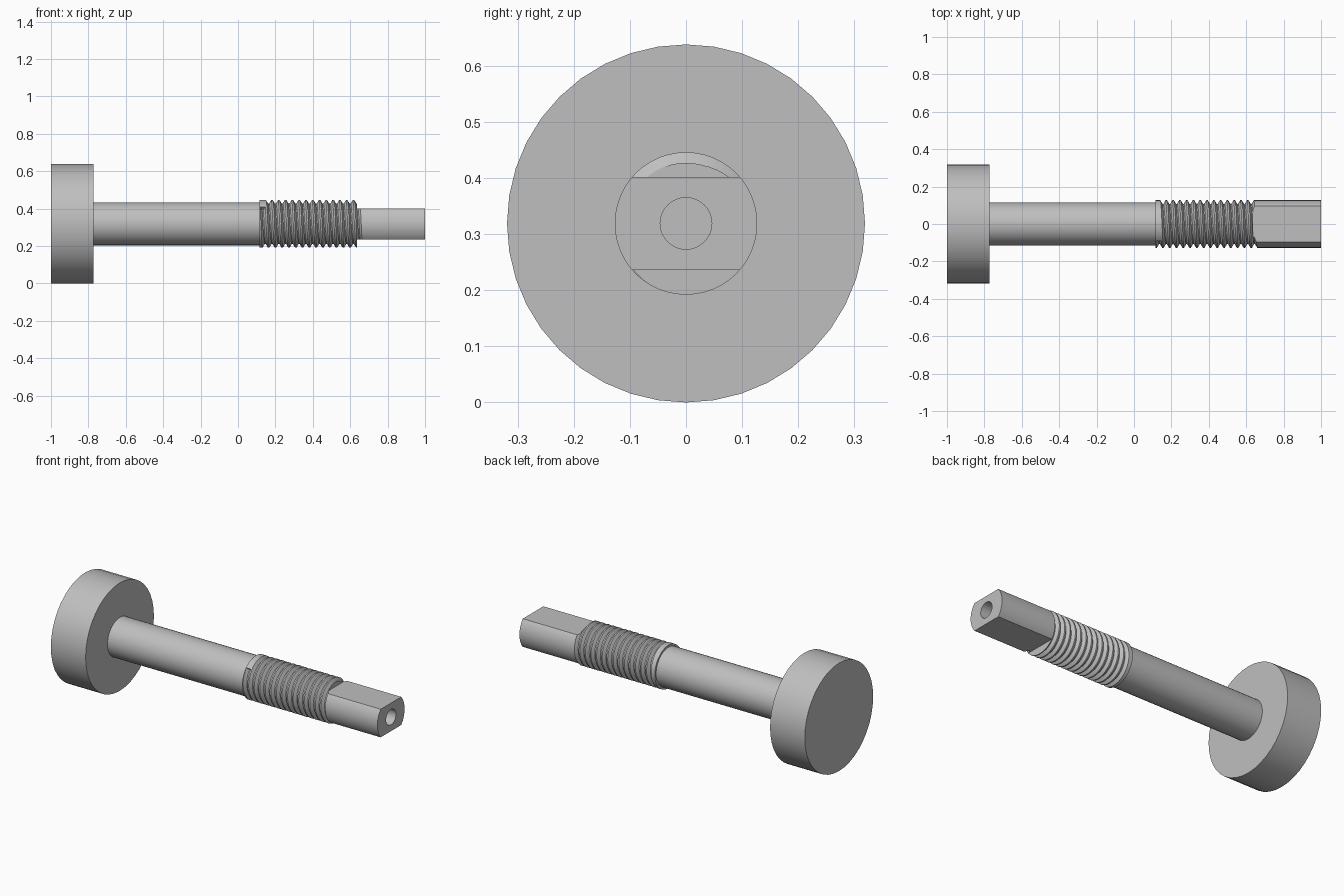
import bpy, bmesh, math
from mathutils import Matrix

cube = bpy.data.objects.get("Cube")
if cube:
    bpy.data.objects.remove(cube, do_unlink=True)

AXIS_Z = 0.319
STEEL = (0.52, 0.52, 0.52, 1)
steel = bpy.data.materials.new("steel_grey")
steel.use_nodes = True
steel.diffuse_color = STEEL
steel.node_tree.nodes["Principled BSDF"].inputs["Base Color"].default_value = STEEL


def make_object(name, bm):
    bmesh.ops.recalc_face_normals(bm, faces=bm.faces)
    mesh = bpy.data.meshes.new(name)
    bm.to_mesh(mesh)
    bm.free()
    mesh.materials.append(steel)
    ob = bpy.data.objects.new(name, mesh)
    bpy.context.collection.objects.link(ob)
    return ob


def rod(name, x0, x1, radius, sides):
    bm = bmesh.new()
    place = Matrix.Translation(((x0 + x1) / 2, 0, AXIS_Z)) @ Matrix.Rotation(math.pi / 2, 4, 'Y')
    bmesh.ops.create_cone(bm, cap_ends=True, segments=sides, radius1=radius,
                          radius2=radius, depth=x1 - x0, matrix=place)
    return make_object(name, bm)


def box(name, x0, x1, z0, z1):
    bm = bmesh.new()
    place = (Matrix.Translation(((x0 + x1) / 2, 0, (z0 + z1) / 2))
             @ Matrix.Diagonal((x1 - x0, 0.5, z1 - z0, 1)))
    bmesh.ops.create_cube(bm, size=1, matrix=place)
    return make_object(name, bm)


def cut(target, cutter):
    cutter.hide_render = True
    mod = target.modifiers.new("cut", 'BOOLEAN')
    mod.operation = 'DIFFERENCE'
    mod.solver = 'EXACT'
    mod.object = cutter
    bpy.context.view_layer.objects.active = target
    bpy.ops.object.modifier_apply(modifier=mod.name)
    bpy.data.objects.remove(cutter, do_unlink=True)


def threaded_rod(name, x0, x1, crest, root, pitch, turns, start_angle, fade):
    """Rod with a right-hand helical groove: blunt start, run-out after the last turn."""
    steps = 48
    first = x0 + 0.003
    limit = first + (turns + 2) * pitch
    groove = ((0, crest), (0.011, root), (0.017, root), (0.028, crest))
    bm = bmesh.new()
    columns = []
    for i in range(steps + 1):
        frac = i / steps
        points = [(x0, crest)]
        for k in range(-1, turns + 2):
            open_groove = 0 <= k < turns or (k == turns and frac < fade)
            for dx, r in groove:
                x = first + (k + frac) * pitch + dx
                points.append((min(max(x, x0), limit), r if open_groove else crest))
        points += [(limit, crest), (x1, crest)]
        angle = start_angle + math.tau * (i % steps) / steps
        columns.append([bm.verts.new((x, r * math.cos(angle), AXIS_Z + r * math.sin(angle)))
                        for x, r in points])
    for a, b in zip(columns, columns[1:]):
        for j in range(len(a) - 1):
            bm.faces.new((a[j], a[j + 1], b[j + 1], b[j]))
    # blunt wall at the start of the groove
    bm.faces.new(columns[0][5:9] + [columns[-1][3], columns[-1][2]])
    # end caps
    bm.faces.new([c[0] for c in columns[:-1]])
    bm.faces.new([c[-1] for c in columns[:-1]])
    bmesh.ops.remove_doubles(bm, verts=bm.verts, dist=1e-5)
    return make_object(name, bm)


# Head and plain shank
head = rod("head", -1, -0.773, 0.319, 40)
shank = rod("shank", -0.78, 0.118, 0.115, 40)

# Threaded section and drive tip
tip = threaded_rod("threaded_tip", 0.115, 1, 0.127, 0.108, 0.0363, 14,
                   math.radians(135), 0.35)

# Two wrench flats and the centre hole in the end
STEP, FLAT = 0.637, 0.083
cut(tip, box("upper_flat_cutter", STEP, 1.1, AXIS_Z + FLAT, AXIS_Z + 0.3))
cut(tip, box("lower_flat_cutter", STEP, 1.1, AXIS_Z - 0.3, AXIS_Z - FLAT))
cut(tip, rod("hole_cutter", 0.85, 1.1, 0.046, 32))

# Smooth round sides, crisp edges
for ob in (head, shank, tip):
    bpy.ops.object.select_all(action='DESELECT')
    ob.select_set(True)
    bpy.context.view_layer.objects.active = ob
    bpy.ops.object.shade_smooth_by_angle(angle=math.radians(30))
